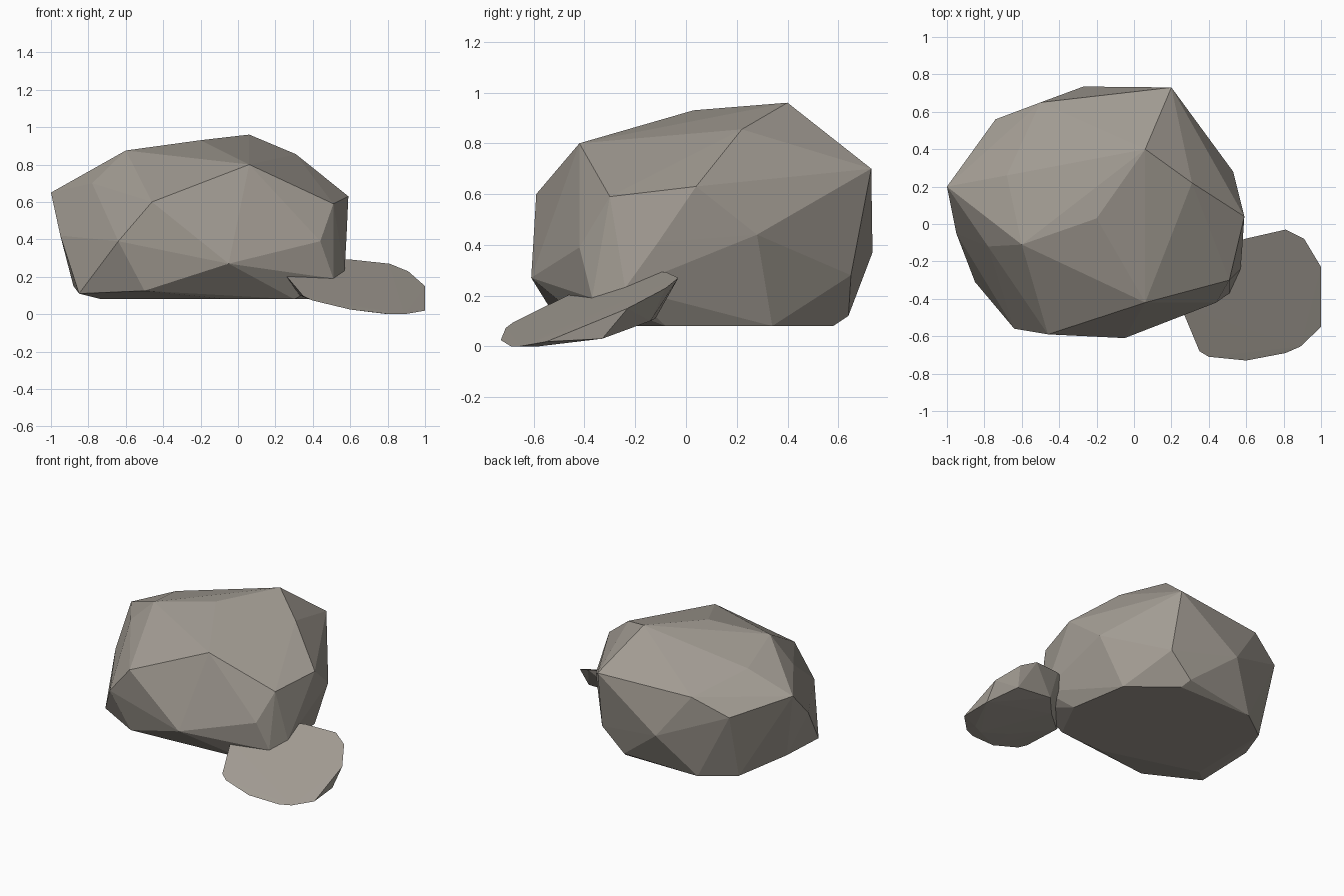
import bpy, bmesh

stone = bpy.data.materials.new("stone")
stone.diffuse_color = (0.36, 0.33, 0.29, 1)


def faceted_rock(name, points):
    """Wrap a convex faceted skin around the corner points."""
    bm = bmesh.new()
    for p in points:
        bm.verts.new(p)
    hull = bmesh.ops.convex_hull(bm, input=bm.verts[:])
    loose = {g for g in hull["geom_interior"] + hull["geom_unused"]
             if isinstance(g, bmesh.types.BMVert)}
    bmesh.ops.delete(bm, geom=list(loose), context='VERTS')
    bmesh.ops.recalc_face_normals(bm, faces=bm.faces[:])
    mesh = bpy.data.meshes.new(name)
    bm.to_mesh(mesh)
    bm.free()
    mesh.materials.append(stone)
    obj = bpy.data.objects.new(name, mesh)
    bpy.context.collection.objects.link(obj)
    return obj


# Boulder: crown, shoulders, belly and flat base
crown = [(0.06, 0.40, 0.96), (-0.20, 0.03, 0.93), (-0.60, -0.11, 0.875),
         (0.06, -0.42, 0.80), (0.31, 0.22, 0.855), (-0.68, 0.26, 0.79)]
shoulders = [(-1.0, 0.20, 0.65), (-0.74, 0.56, 0.56), (-0.50, 0.65, 0.68),
             (0.20, 0.73, 0.70), (0.34, 0.46, 0.665), (0.59, 0.04, 0.63),
             (0.51, -0.30, 0.59), (-0.46, -0.59, 0.60), (-0.78, -0.12, 0.70)]
belly = [(-0.27, 0.735, 0.37), (0.22, 0.65, 0.28), (0.53, 0.28, 0.44),
         (0.58, -0.11, 0.41), (0.44, -0.42, 0.39), (-0.05, -0.61, 0.27),
         (-0.64, -0.56, 0.39), (-0.95, -0.05, 0.42), (0.57, -0.24, 0.23),
         (0.51, -0.37, 0.19)]
base = [(-0.85, -0.31, 0.11), (-0.88, 0.10, 0.15), (-0.50, -0.52, 0.125),
        (-0.73, -0.20, 0.08), (-0.72, 0.42, 0.08), (-0.50, 0.58, 0.08),
        (0.08, 0.58, 0.08), (0.05, 0.64, 0.12), (0.38, 0.34, 0.08),
        (0.45, -0.08, 0.08), (0.30, -0.38, 0.08), (-0.05, -0.40, 0.08)]
faceted_rock("boulder", crown + shoulders + belly + base)

# Tilted slab leaning at the boulder's foot: flat top outline on one plane
outline = [(0.45, -0.15), (0.59, -0.08), (0.81, -0.03), (0.91, -0.08),
           (1.0, -0.23), (1.0, -0.55), (0.89, -0.655), (0.81, -0.69),
           (0.60, -0.73), (0.40, -0.71), (0.35, -0.68), (0.25, -0.44)]
slab_top = [(x, y, max(0.0, 0.444 - 0.2 * x + 0.41 * y)) for x, y in outline]
slab_under = [(0.62, -0.12, 0.11), (0.88, -0.14, 0.10), (0.99, -0.33, 0.03),
              (0.88, -0.58, 0.0), (0.80, -0.62, 0.0), (0.60, -0.56, 0.035),
              (0.37, -0.55, 0.09), (0.33, -0.40, 0.10), (0.50, -0.25, 0.09)]
faceted_rock("slab", slab_top + slab_under)
